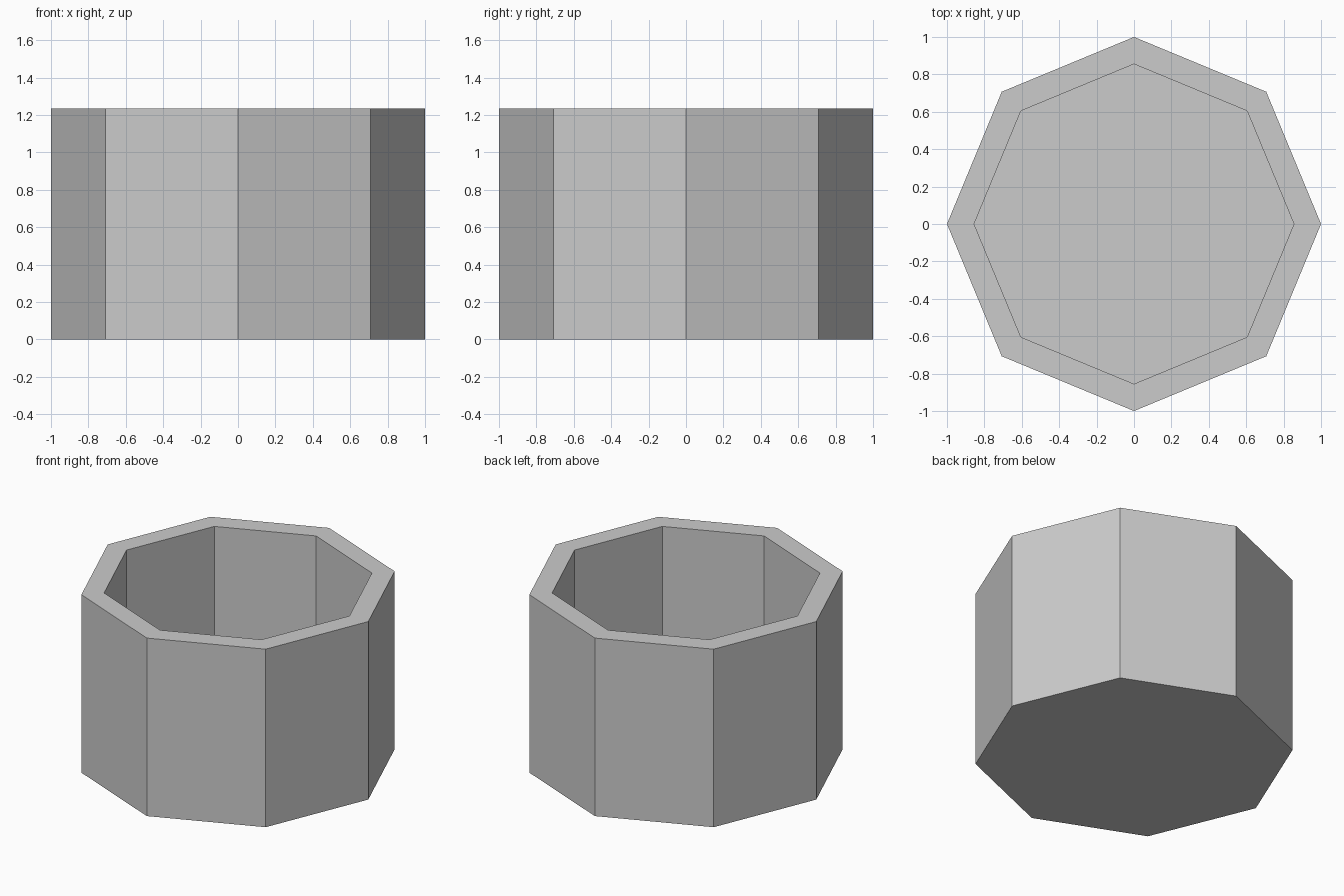
import bpy
import bmesh
from math import cos, sin, tau

if "Cube" in bpy.data.objects:
    bpy.data.objects.remove(bpy.data.objects["Cube"])

SIDES, OUTER, INNER, HEIGHT, FLOOR = 8, 1.0, 0.855, 1.235, 0.135

bm = bmesh.new()


def ring(radius, z):
    return [bm.verts.new((radius * cos(tau * i / SIDES), radius * sin(tau * i / SIDES), z))
            for i in range(SIDES)]


# Rings follow the profile: base, outer rim, inner rim, inside floor
rings = [ring(OUTER, 0), ring(OUTER, HEIGHT), ring(INNER, HEIGHT), ring(INNER, FLOOR)]
for a, b in zip(rings, rings[1:]):
    for i in range(SIDES):
        j = (i + 1) % SIDES
        bm.faces.new((a[i], a[j], b[j], b[i]))

# Underside and inside floor
bm.faces.new(rings[0][::-1])
bm.faces.new(rings[-1])
bmesh.ops.recalc_face_normals(bm, faces=bm.faces[:])

mesh = bpy.data.meshes.new("octagonal_pot")
bm.to_mesh(mesh)
bm.free()
bpy.context.collection.objects.link(bpy.data.objects.new("octagonal_pot", mesh))
